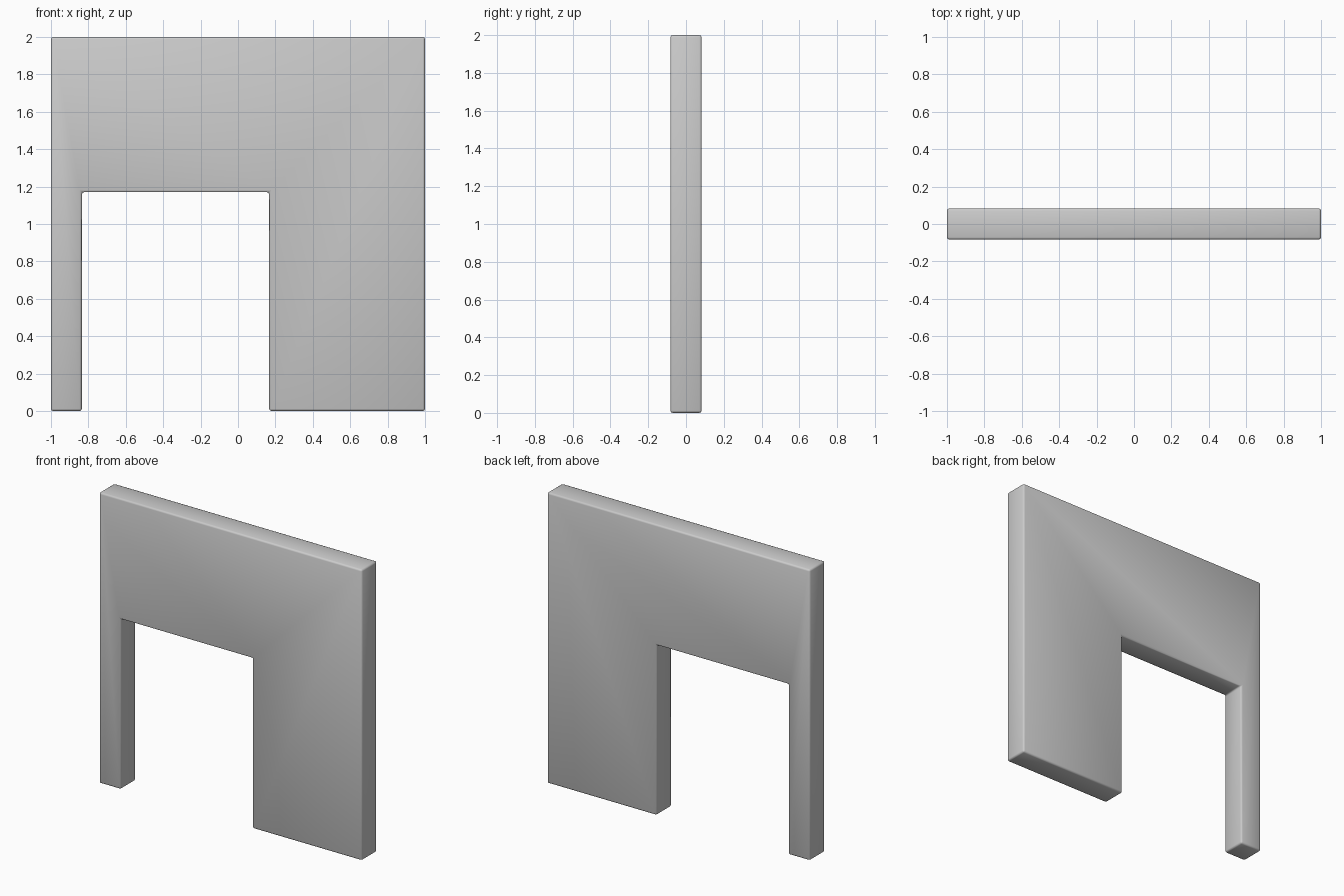
import bpy, bmesh

if "Cube" in bpy.data.objects:
    bpy.data.objects.remove(bpy.data.objects["Cube"])

HALF_T = 0.083   # half the wall thickness
LEFT, RIGHT, HEAD = -0.835, 0.167, 1.17   # doorway opening

# Wall outline with the doorway notch, seen from the front
outline = [(-1, 0), (LEFT, 0), (LEFT, HEAD), (RIGHT, HEAD),
           (RIGHT, 0), (1, 0), (1, 2), (-1, 2)]

bm = bmesh.new()
face = bm.faces.new([bm.verts.new((x, -HALF_T, z)) for x, z in outline])
ext = bmesh.ops.extrude_face_region(bm, geom=[face])
verts = [v for v in ext["geom"] if isinstance(v, bmesh.types.BMVert)]
bmesh.ops.translate(bm, verts=verts, vec=(0, 2 * HALF_T, 0))
bmesh.ops.recalc_face_normals(bm, faces=bm.faces[:])

mesh = bpy.data.meshes.new("doorway_wall")
bm.to_mesh(mesh)
bm.free()
mesh.shade_smooth()
wall = bpy.data.objects.new("doorway_wall", mesh)
bpy.context.collection.objects.link(wall)

# Softly rounded edges
bevel = wall.modifiers.new("edge_rounding", 'BEVEL')
bevel.width = 0.012
bevel.segments = 2
bevel.limit_method = 'ANGLE'
